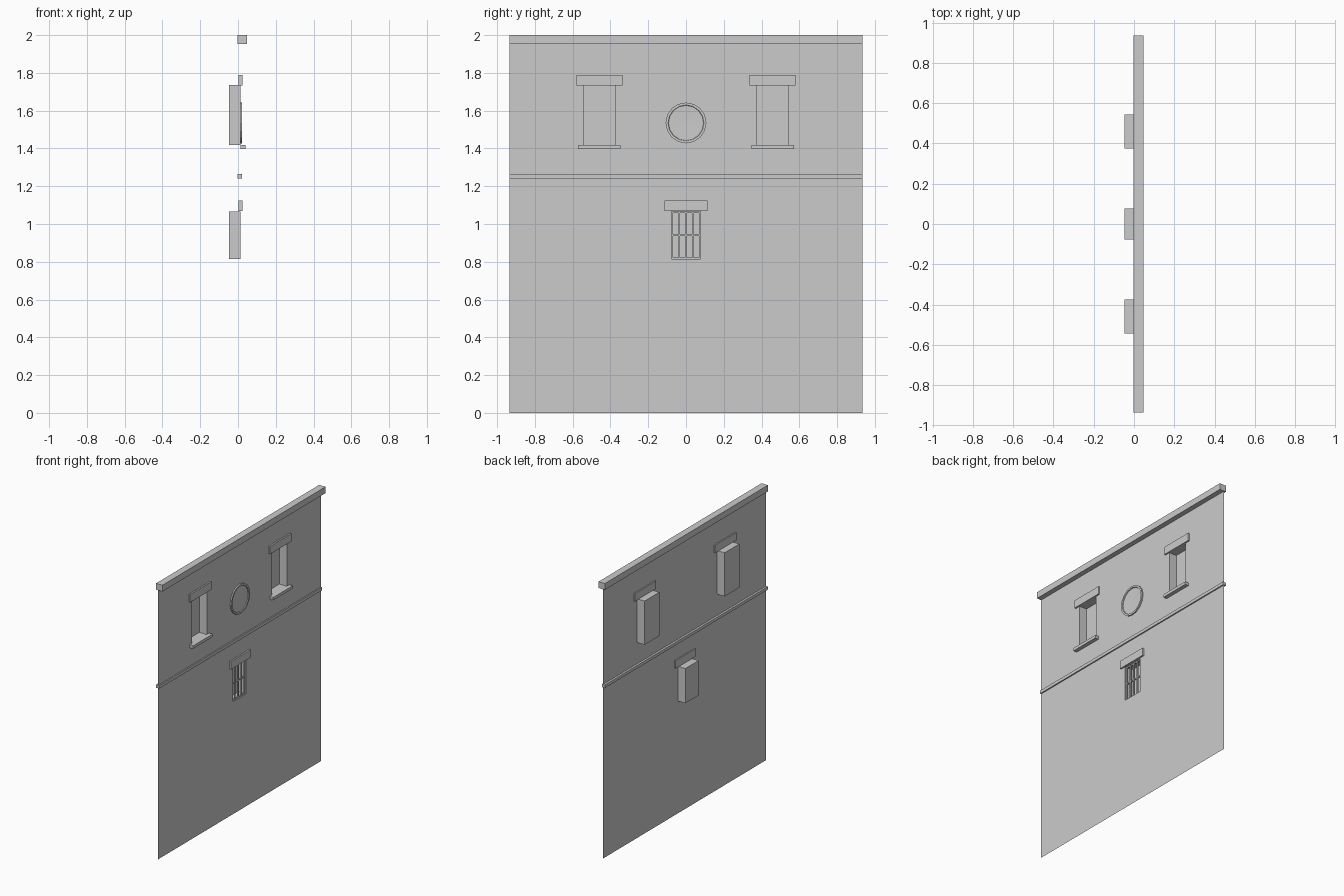
import bpy, bmesh
from math import cos, sin, tau

if "Cube" in bpy.data.objects:
    bpy.data.objects.remove(bpy.data.objects["Cube"])

WALL_X, BACK_X = 0.012, -0.048
HALF_W = 0.935
# window openings: (y0, y1, z0, z1)
SMALL = (-0.076, 0.076, 0.815, 1.067)
OPENINGS = [(-0.543, -0.375, 1.418, 1.735), SMALL, (0.375, 0.543, 1.418, 1.735)]


def finish(name, bm):
    bmesh.ops.remove_doubles(bm, verts=bm.verts, dist=1e-5)
    me = bpy.data.meshes.new(name)
    bm.to_mesh(me)
    bm.free()
    ob = bpy.data.objects.new(name, me)
    bpy.context.collection.objects.link(ob)
    return ob


def add_box(bm, x, y, z):
    vs = bmesh.ops.create_cube(bm, size=1)["verts"]
    for v in vs:
        v.co = [a[0] + (c + 0.5) * (a[1] - a[0]) for a, c in zip((x, y, z), v.co)]


def box(name, x, y, z):
    bm = bmesh.new()
    add_box(bm, x, y, z)
    return finish(name, bm)


def face(bm, *pts):
    bm.faces.new([bm.verts.new(p) for p in pts])


# wall sheet with openings, each continuing into a recessed niche
bm = bmesh.new()
ys = sorted({-HALF_W, HALF_W, *(v for o in OPENINGS for v in o[:2])})
zs = sorted({0, 1.98, *(v for o in OPENINGS for v in o[2:])})
for ya, yb in zip(ys, ys[1:]):
    for za, zb in zip(zs, zs[1:]):
        y, z = (ya + yb) / 2, (za + zb) / 2
        inside = any(o[0] < y < o[1] and o[2] < z < o[3] for o in OPENINGS)
        if not inside:
            face(bm, (WALL_X, ya, za), (WALL_X, yb, za), (WALL_X, yb, zb), (WALL_X, ya, zb))
for y0, y1, z0, z1 in OPENINGS:
    ring = [(y0, z0), (y1, z0), (y1, z1), (y0, z1)]
    face(bm, *[(BACK_X, *p) for p in ring])
    for p, q in zip(ring, ring[1:] + ring[:1]):
        face(bm, (WALL_X, *p), (WALL_X, *q), (BACK_X, *q), (BACK_X, *p))
finish("wall", bm)

# cornice and floor band
box("cornice", (-0.003, 0.048), (-HALF_W, HALF_W), (1.954, 2.0))
box("floor_band", (-0.003, 0.021), (-HALF_W, HALF_W), (1.242, 1.264))

# lintels and sills
for side, c in (("left", -0.459), ("right", 0.459)):
    box(side + "_lintel", (0.003, 0.023), (c - 0.122, c + 0.122), (1.733, 1.79))
    box(side + "_sill", (WALL_X, 0.04), (c - 0.112, c + 0.112), (1.398, 1.419))
box("small_lintel", (0.003, 0.023), (-0.114, 0.114), (1.068, 1.125))

# window frame and glazing bars
bm = bmesh.new()
y0, y1, z0, z1 = SMALL
t, depth = 0.008, (-0.006, 0.004)
for i in range(5):
    y = y0 + (y1 - y0 - t) * i / 4
    add_box(bm, depth, (y, y + t), (z0, z1))
for i in range(3):
    z = z0 + (z1 - z0 - t) * i / 2
    add_box(bm, depth, (y0, y1), (z, z + t))
finish("window_bars", bm)

# round medallion: raised rim and a shallow dished centre
bm = bmesh.new()
N = 16
loops = []
for r, x in ((0.108, WALL_X), (0.108, 0.021), (0.095, 0.021), (0.093, 0.015)):
    loops.append([bm.verts.new((x, r * cos(tau * i / N), 1.535 + r * sin(tau * i / N))) for i in range(N)])
centre = bm.verts.new((0.013, 0, 1.535))
for i in range(N):
    j = (i + 1) % N
    for a, b in zip(loops, loops[1:]):
        bm.faces.new((a[i], a[j], b[j], b[i]))
    bm.faces.new((loops[-1][i], loops[-1][j], centre))
finish("round_medallion", bm)
